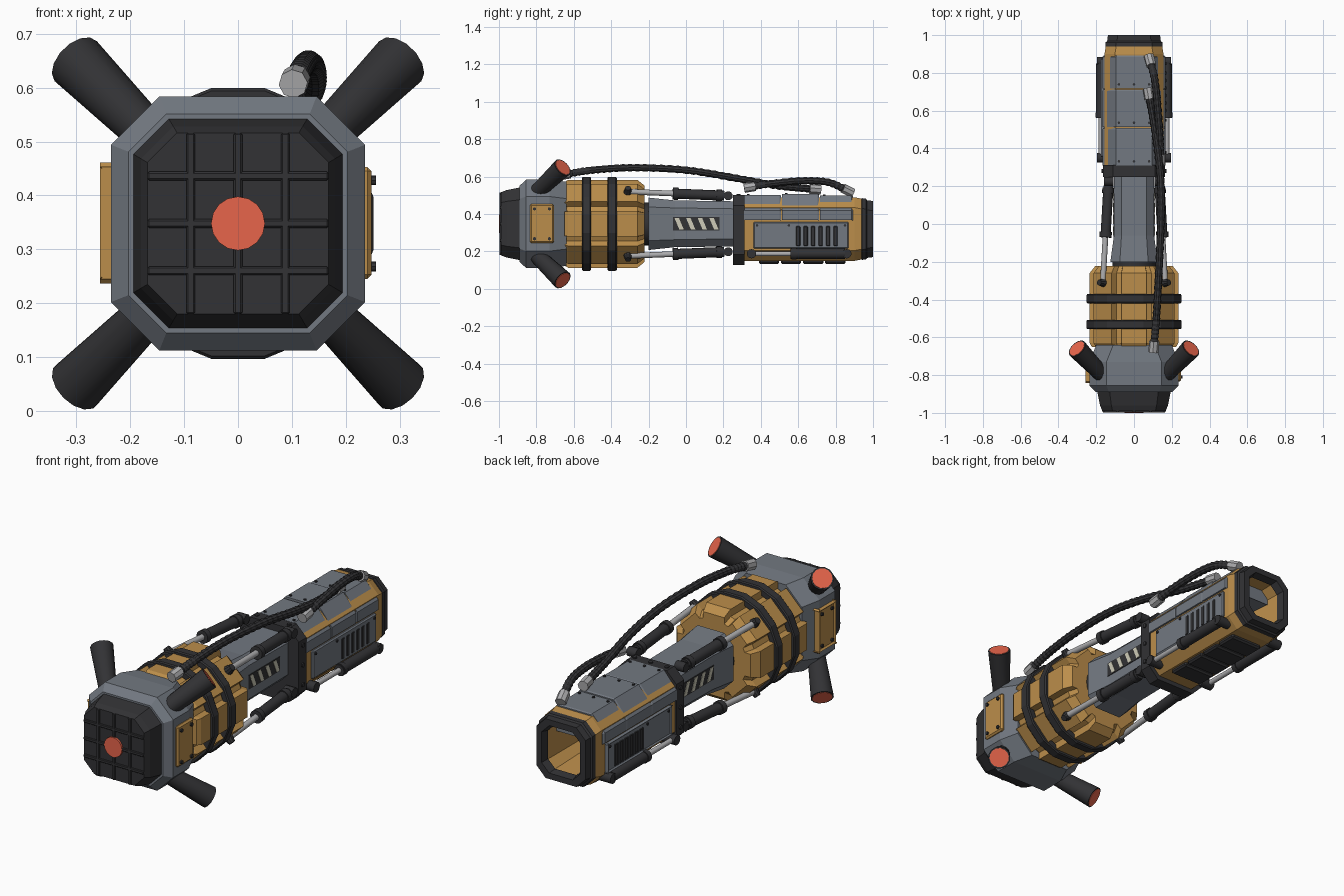
import bpy, bmesh
from math import pi, sin, cos, radians
from mathutils import Vector, Matrix

if "Cube" in bpy.data.objects:
    bpy.data.objects.remove(bpy.data.objects["Cube"])

def mat(name, c):
    m = bpy.data.materials.new(name)
    m.diffuse_color = (*c, 1)
    m.use_nodes = True
    m.node_tree.nodes["Principled BSDF"].inputs["Base Color"].default_value = m.diffuse_color
    return m

GREY = mat("steel_grey", (0.17, 0.19, 0.22))
DARK = mat("dark", (0.032, 0.032, 0.035))
GOLD = mat("ochre", (0.50, 0.27, 0.07))
RED = mat("glow_red", (0.80, 0.13, 0.07))
LIGHT = mat("bright_metal", (0.42, 0.42, 0.43))
CREAM = mat("cream", (0.62, 0.60, 0.48))
ZC, ZR = 0.348, 0.32   # axis height of the front and of the rear

def finish(name, bm, m, smooth=False):
    bmesh.ops.recalc_face_normals(bm, faces=bm.faces[:])
    me = bpy.data.meshes.new(name)
    bm.to_mesh(me)
    bm.free()
    me.materials.append(m)
    if smooth:
        me.shade_smooth()
        me.set_sharp_from_angle(angle=radians(32))
    ob = bpy.data.objects.new(name, me)
    bpy.context.collection.objects.link(ob)
    return ob

def loft(name, rings, m, closed=False, smooth=False):
    bm = bmesh.new()
    vs = [[bm.verts.new(p) for p in r] for r in rings]
    n = len(vs[0])
    pairs = list(zip(vs, vs[1:])) + ([(vs[-1], vs[0])] if closed else [])
    for a, b in pairs:
        for i in range(n):
            j = (i + 1) % n
            bm.faces.new((a[i], a[j], b[j], b[i]))
    if not closed:
        bm.faces.new(vs[0])
        bm.faces.new(vs[-1])
    return finish(name, bm, m, smooth)

def octo(y, w, h, c, z=ZC):
    q = [(w, h - c), (w - c, h), (c - w, h), (-w, h - c), (-w, c - h), (c - w, -h), (w - c, -h), (w, c - h)]
    return [(x, y, z + k) for x, k in q]

def circ(y, r, n, z=ZC):
    R = r / cos(pi / n)
    return [(R * cos((i + .5) * 2 * pi / n), y, z + R * sin((i + .5) * 2 * pi / n)) for i in range(n)]

def box(name, x, y, z, m, bevel=0):
    bm = bmesh.new()
    bmesh.ops.create_cube(bm, size=1)
    for v in bm.verts:
        v.co = [a[0] + (a[1] - a[0]) * (c + .5) for a, c in zip((x, y, z), v.co)]
    if bevel:
        bmesh.ops.bevel(bm, geom=bm.edges[:], offset=bevel, segments=1, affect='EDGES')
    return finish(name, bm, m)

def cyl(name, a, b, r1, m, r2=None, n=14):
    a, b = Vector(a), Vector(b)
    bm = bmesh.new()
    bmesh.ops.create_cone(bm, cap_ends=True, segments=n, radius1=r1, radius2=r1 if r2 is None else r2, depth=(b - a).length)
    rot = Vector((0, 0, 1)).rotation_difference(b - a).to_matrix().to_4x4()
    bm.transform(Matrix.Translation((a + b) / 2) @ rot)
    return finish(name, bm, m, True)

def hose(name, pts, r=0.02, steps=14, n=10):
    # ribbed tube along a smooth path through the points, metal ferrules at both ends
    P = [Vector(p) for p in pts]
    Q = [2 * P[0] - P[1]] + P + [2 * P[-1] - P[-2]]
    path = []
    for i in range(1, len(Q) - 2):
        p0, p1, p2, p3 = Q[i - 1:i + 3]
        for k in range(steps):
            t = k / steps
            path.append(.5 * (2 * p1 + (p2 - p0) * t + (2 * p0 - 5 * p1 + 4 * p2 - p3) * t * t + (3 * p1 - p0 - 3 * p2 + p3) * t ** 3))
    path.append(P[-1])
    rings = []
    for i, p in enumerate(path):
        d = (path[min(i + 1, len(path) - 1)] - path[max(i - 1, 0)]).normalized()
        s = d.cross(Vector((0, 0, 1))).normalized()
        u = s.cross(d)
        q = r * (1.08 if i % 2 else 0.9)
        rings.append([p + q * (s * cos(2 * pi * k / n) + u * sin(2 * pi * k / n)) for k in range(n)])
    loft(name, rings, DARK)
    for e, f in ((0, 4), (-1, -5)):
        d = (path[e] - path[f]).normalized()
        cyl(name + "_ferrule", path[e] - d * .03, path[e] + d * .03, 0.027, LIGHT, n=8)

# front striking cap with raised grid and glowing disc
loft("front_cap", [octo(-.99, .168, .168, .055), octo(-.96, .18, .18, .06), octo(-.86, .2, .2, .068)], DARK)
for o in (-.088, 0, .088):
    box("grid_bar_vertical", (o - .008, o + .008), (-.997, -.96), (ZC - .168, ZC + .168), DARK, .003)
    box("grid_bar_level", (-.168, .168), (-.997, -.96), (ZC + o - .008, ZC + o + .008), DARK, .003)
cyl("front_light", (0, -1, ZC), (0, -.97, ZC), .05, RED, n=16)

# head block
loft("head_block", [octo(-.89, .203, .203, .07), octo(-.855, .236, .236, .09), octo(-.73, .236, .236, .09),
                    octo(-.64, .2, .225, .09)], GREY)
for s in (-1, 1):
    box("head_side_plate", (s * .225, s * .248), (-.835, -.705), (ZC - .103, ZC + .105), GOLD, .008)
    for y in (-.81, -.73):
        for z in (-.08, .08):
            cyl("side_plate_bolt", (s * .24, y, ZC + z), (s * .256, y, ZC + z), .009, DARK, n=8)

# corner thrusters
d = Vector((.57, .6, .57))
for sx in (-1, 1):
    for sz in (-1, 1):
        f = lambda t: (sx * (.301 - t * d.x), -.66 - t * d.y, ZC + sz * (.301 - t * d.z))
        cyl("thruster", f(.26), f(0), .04, DARK, .054)
        cyl("thruster_light", f(.01), f(-.002), .047, RED)

# fluted barrel with two straps
def flute(y, s, depth=.21):
    out = []
    for k in range(8):
        for a, r in ((-16, .2445), (16, .2445), (19, depth), (26, depth)):
            t = radians(k * 45 + a)
            out.append((r * s * cos(t), y, ZC + r * s * sin(t)))
    return out
loft("barrel", [flute(-.65, .95), flute(-.63, 1), flute(-.26, 1), flute(-.222, .87)], GOLD)
for y in (-.532, -.395):
    loft("barrel_strap", [circ(y - .025, .246, 16), circ(y - .019, .251, 16), circ(y + .019, .251, 16),
                          circ(y + .025, .246, 16), circ(y + .025, .22, 16), circ(y - .025, .22, 16)], DARK, True)
cyl("barrel_joint", (0, -.25, ZC), (0, -.185, ZC), .115, DARK, n=20)

# mid arm with hazard plates
loft("mid_arm", [octo(-.2, .125, .14, .05), octo(-.06, .106, .125, .04), octo(.28, .106, .12, .04)], GREY)
for s in (-1, 1):
    x0 = s * .106
    box("hazard_plate", (s * .1, s * .109), (-.07, .18), (.313, .385), DARK)
    for k in range(4):
        y = -.062 + k * .062
        q = [(y, .38), (y + .024, .38), (y + .05, .318), (y + .026, .318)]
        loft("hazard_stripe", [[(s * x, a, b) for a, b in q] for x in (.105, .111)], CREAM)

# four linking pistons
for sx in (-1, 1):
    for sz in (-1, 1):
        a = Vector((sx * .165, -.31, ZC + sz * .172))
        b = Vector((sx * .132, .26, ZC + sz * .148))
        L = lambda t: a.lerp(b, t)
        out = Vector((sx, 0, sz)).normalized()
        cyl("piston_mount", a - out * .02, a + out * .028, .028, DARK, .016, n=10)
        cyl("piston_rod", L(.02), L(.5), .015, LIGHT)
        cyl("piston_sleeve", L(.42), L(.9), .027, DARK)
        cyl("piston_gland", L(.42), L(.47), .033, DARK)
        cyl("piston_end_ring", L(.83), L(.88), .032, DARK)
        cyl("piston_eye", L(.94) - Vector((.026, 0, 0)), L(.94) + Vector((.026, 0, 0)), .024, DARK)

# collar
loft("collar", [octo(.25, .165, .187, .055, .315), octo(.312, .165, .187, .055, .315)], DARK)
for x in (-.09, 0, .09):
    cyl("collar_bolt", (x, .281, .49), (x, .281, .508), .011, DARK, n=8)
for s in (-1, 1):
    for z in (.22, .32, .42):
        cyl("collar_bolt", (s * .155, .281, z), (s * .171, .281, z), .011, DARK, n=8)

# hollow rear housing and muzzle ring
loft("rear_housing", [octo(.3, .156, .17, .055, ZR), octo(.9, .156, .17, .055, ZR), octo(.95, .148, .16, .055, ZR),
                      octo(.97, .105, .117, .04, ZR), octo(.72, .085, .097, .035, ZR)], GOLD)
loft("muzzle_ring", [octo(.935, .14, .152, .052, ZR), octo(.94, .152, .165, .055, ZR), octo(.962, .15, .162, .055, ZR),
                     octo(.968, .142, .154, .052, ZR), octo(1, .138, .15, .052, ZR), octo(1, .108, .12, .042, ZR),
                     octo(.96, .1, .112, .04, ZR)], DARK, True)

# upper armour segments
for y0, y1, t in ((.31, .509, .503), (.514, .712, .507), (.717, .893, .5)):
    q = [(.166, .368), (.166, .42), (.095, t), (-.095, t), (-.166, .42), (-.166, .368)]
    k = .97 if y1 > .8 else 1
    loft("upper_armour", [[(x, y0, z) for x, z in q], [(x, y1 - .008, z) for x, z in q],
                          [(x * .985 * k, y1, z - .004) for x, z in q]], GREY)
    for x in (-.08, 0, .08):
        cyl("armour_bolt", (x, y0 + .022, t - .005), (x, y0 + .022, t + .005), .007, DARK, n=8)

# housing sides: vent plates and small pistons
for s in (-1, 1):
    box("side_plate", (s * .15, s * .168), (.36, .87), (.215, .358), GREY, .006)
    for k in range(6):
        y = .6 + k * .04
        box("vent_slot", (s * .16, s * .171), (y - .011, y + .011), (.23, .335), DARK, .003)
    for y in (.38, .55, .85):
        cyl("plate_bolt", (s * .16, y, .34), (s * .173, y, .34), .007, DARK, n=8)
    x, z = s * .174, .188
    cyl("side_rod", (x, .35, z), (x, .6, z), .013, LIGHT)
    cyl("side_sleeve", (x, .56, z), (x, .85, z), .027, DARK)
    cyl("side_sleeve_ring", (x, .565, z), (x, .59, z), .031, DARK)
    for y in (.35, .86):
        cyl("side_mount", (s * .125, y, z), (s * .196, y, z), .025, DARK, n=12)

# underside tread pads
for k in range(4):
    y = .39 + k * .118
    box("bottom_pad", (-.09, .09), (y, y + .108), (.132, .165), DARK, .008)

# hoses
hose("long_hose", [(.105, -.65, .612), (.118, -.5, .635), (.13, -.28, .648), (.142, 0, .635),
                   (.14, .25, .595), (.11, .5, .55), (.078, .69, .533)], steps=13)
hose("short_hose", [(.14, .34, .545), (.137, .45, .562), (.125, .62, .578), (.11, .76, .57), (.085, .865, .525)], steps=9)
